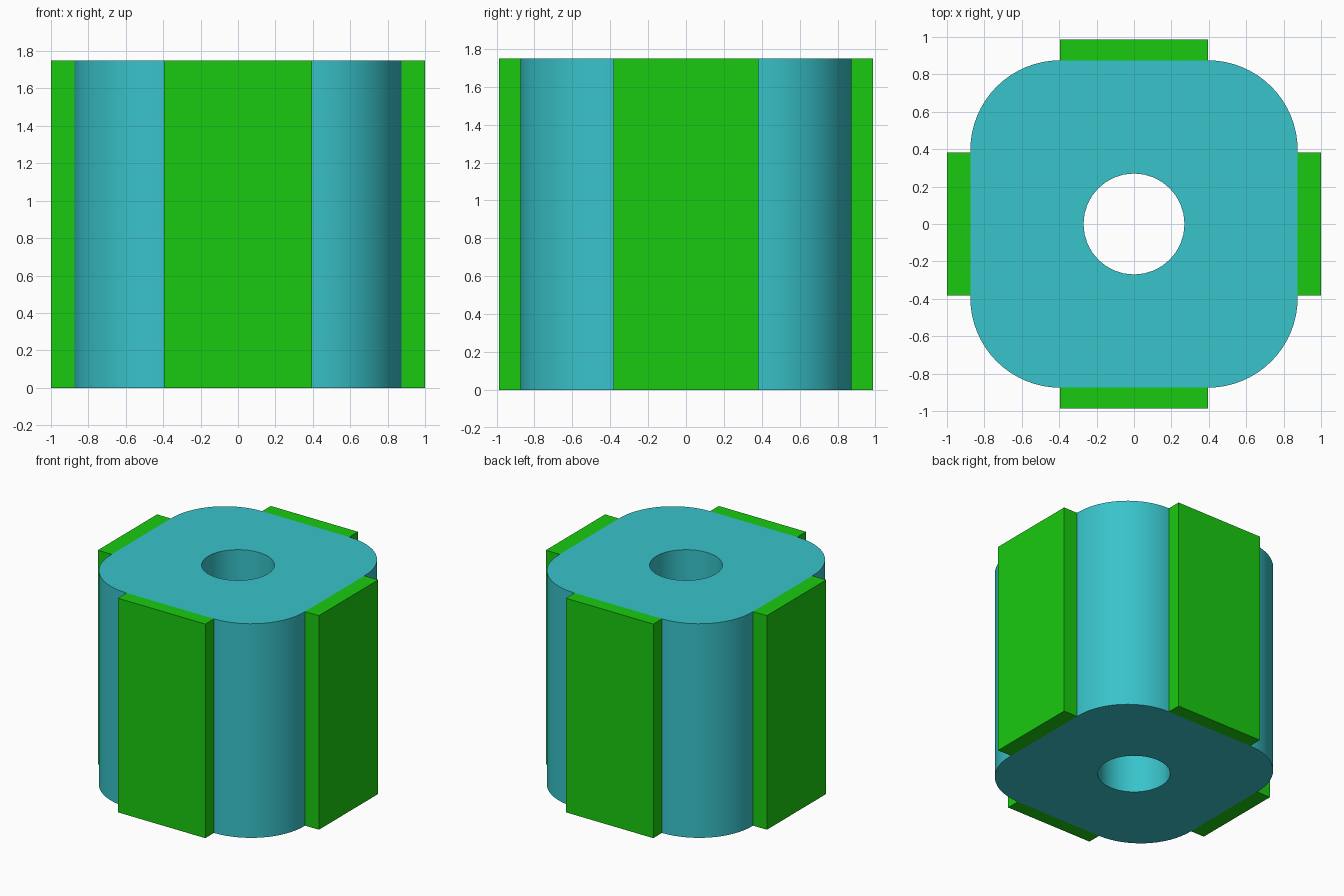
import bpy, bmesh
from math import sin, cos, pi

if "Cube" in bpy.data.objects:
    bpy.data.objects.remove(bpy.data.objects["Cube"])

H = 1.75          # overall height
HALF = 0.875      # half width of the core
FLAT = 0.395      # half width of the flat strip on each side
HOLE = 0.27       # bore radius


def material(name, rgb):
    m = bpy.data.materials.new(name)
    m.diffuse_color = (*rgb, 1)
    m.use_nodes = True
    m.node_tree.nodes["Principled BSDF"].inputs["Base Color"].default_value = m.diffuse_color
    return m


def add_object(name, bm, mat):
    bmesh.ops.recalc_face_normals(bm, faces=bm.faces[:])
    mesh = bpy.data.meshes.new(name)
    bm.to_mesh(mesh)
    bm.free()
    mesh.materials.append(mat)
    ob = bpy.data.objects.new(name, mesh)
    bpy.context.collection.objects.link(ob)
    return ob


def add_loop(bm, points):
    vs = [bm.verts.new((x, y, 0)) for x, y in points]
    return [bm.edges.new((vs[i - 1], vs[i])) for i in range(len(vs))]


teal = material("teal", (0.04, 0.55, 0.59))
green = material("green", (0.01, 0.59, 0.005))

# Core: rounded square with a round through-hole, extruded upwards
outline = []
r, steps = HALF - FLAT, 16
for k, (sx, sy) in enumerate([(1, 1), (-1, 1), (-1, -1), (1, -1)]):
    for i in range(steps + 1):
        a = (k + i / steps) * pi / 2
        outline.append((sx * FLAT + r * cos(a), sy * FLAT + r * sin(a)))
circle = [(HOLE * cos(2 * pi * i / 32), HOLE * sin(2 * pi * i / 32)) for i in range(32)]

bm = bmesh.new()
edges = add_loop(bm, outline) + add_loop(bm, circle)
bmesh.ops.triangle_fill(bm, edges=edges, use_beauty=True)
top = bmesh.ops.extrude_face_region(bm, geom=bm.faces[:], use_keep_orig=True)
bmesh.ops.translate(bm, vec=(0, 0, H),
                    verts=[g for g in top["geom"] if isinstance(g, bmesh.types.BMVert)])
core = add_object("core", bm, teal)
bpy.context.view_layer.objects.active = core
core.select_set(True)
bpy.ops.object.shade_smooth_by_angle(angle=pi / 6)


# Side pads: flat slabs on the four faces
def pad(name, x0, x1, y0, y1):
    bm = bmesh.new()
    bmesh.ops.create_cube(bm, size=1)
    bmesh.ops.scale(bm, vec=(x1 - x0, y1 - y0, H), verts=bm.verts)
    bmesh.ops.translate(bm, vec=((x0 + x1) / 2, (y0 + y1) / 2, H / 2), verts=bm.verts)
    add_object(name, bm, green)


pad("right_pad", HALF, 1.0, -0.383, 0.383)
pad("left_pad", -1.0, -HALF, -0.383, 0.383)
pad("back_pad", -0.395, 0.395, HALF, 0.987)
pad("front_pad", -0.395, 0.395, -0.987, -HALF)
